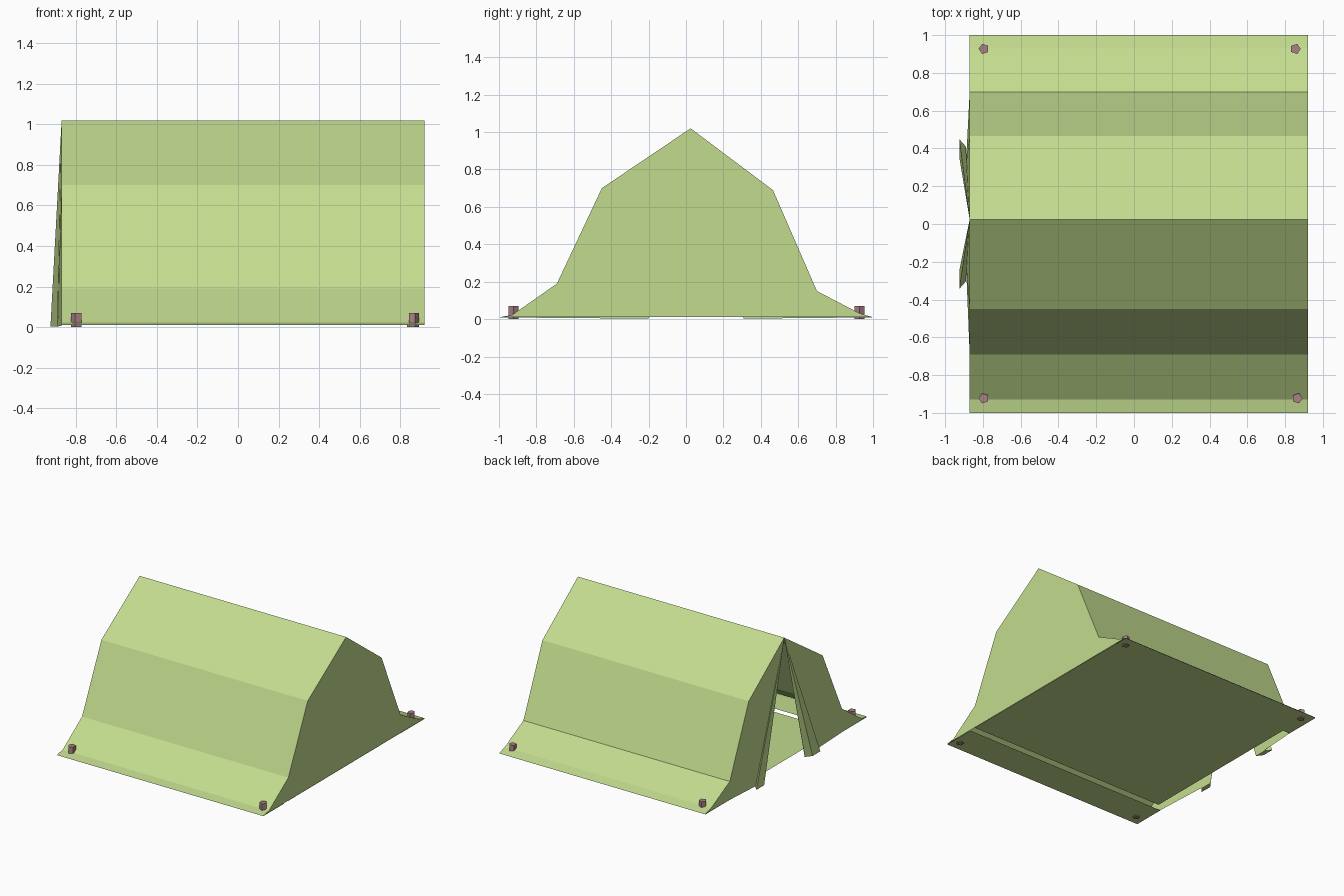
import bpy, bmesh, math

if "Cube" in bpy.data.objects:
    bpy.data.objects.remove(bpy.data.objects["Cube"])

X0, X1 = -0.87, 0.92

# Tent cross-section (y, z) from the front hem over the ridge to the back hem
PROFILE = [(-1, 0.01), (-0.93, 0.022), (-0.69, 0.19), (-0.45, 0.70), (0.025, 1.02),
           (0.465, 0.69), (0.70, 0.15), (0.93, 0.03), (1, 0.01)]
RIDGE = 4


def material(name, rgb):
    m = bpy.data.materials.new(name)
    m.diffuse_color = (*rgb, 1)
    m.use_nodes = True
    m.node_tree.nodes["Principled BSDF"].inputs["Base Color"].default_value = m.diffuse_color
    return m


canvas = material("canvas_green", (0.54, 0.71, 0.27))
peg_mat = material("peg_mauve", (0.40, 0.22, 0.24))


def mesh_object(name, verts, faces, mat, fix_normals=False):
    me = bpy.data.meshes.new(name)
    me.from_pydata(verts, [], faces)
    if fix_normals:
        bm = bmesh.new()
        bm.from_mesh(me)
        bmesh.ops.recalc_face_normals(bm, faces=bm.faces)
        bm.to_mesh(me)
        bm.free()
    me.materials.append(mat)
    ob = bpy.data.objects.new(name, me)
    bpy.context.collection.objects.link(ob)
    return ob


def polygon(name, verts):
    return mesh_object(name, verts, [tuple(range(len(verts)))], canvas)


def ground_sheet(name, x0, x1, y0, y1, z):
    return polygon(name, [(x0, y0, z), (x0, y1, z), (x1, y1, z), (x1, y0, z)])


# Roof, side walls and skirts as one extruded sheet
n = len(PROFILE)
verts = [(x, y, z) for x in (X0, X1) for y, z in PROFILE]
mesh_object("roof_canvas", verts,
            [(i, n + i, n + i + 1, i + 1) for i in range(n - 1)], canvas)

# Closed end wall
polygon("end_wall", [(X1, y, z) for y, z in reversed(PROFILE)])

# Door-end wall: skirt gussets and two panels leaning out to the doorway
at = lambda pts: [(X0, y, z) for y, z in pts]
polygon("left_gusset", at(PROFILE[:3] + [(-0.69, 0.006)]))
polygon("right_gusset", at(PROFILE[6:] + [(0.70, 0.006)]))
polygon("left_door_panel", at(PROFILE[2:RIDGE + 1]) + [(-0.89, -0.20, 0.003), (X0, -0.69, 0.006)])
polygon("right_door_panel", at(PROFILE[RIDGE:7]) + [(X0, 0.70, 0.006), (-0.89, 0.31, 0.003)])

# Rolled-back door flaps: thin wedges tapering to the ridge
for name, s in (("left_door_flap", -1), ("right_door_flap", 1)):
    mid = 0.053
    base = [(-0.89, 0.357), (-0.925, 0.397), (-0.925, 0.30), (-0.89, 0.255)]
    v = [(x, mid + s * y, 0.003) for x, y in base] + [(X0, 0.025, 1.018)]
    mesh_object(name, v, [(0, 1, 2, 3)] + [(i, (i + 1) % 4, 4) for i in range(4)],
                canvas, True)

# Groundsheet and the hem strips under the skirts
ground_sheet("floor", -0.81, X1, -0.69, 0.71, 0.008)
ground_sheet("front_hem", X0, X1, -1, -0.74, 0.006)
ground_sheet("back_hem", X0, X1, 0.71, 1, 0.006)

# Five-sided corner pegs
for i, (x, y) in enumerate([(-0.795, 0.927), (0.855, 0.927), (-0.795, -0.923), (0.865, -0.923)]):
    bpy.ops.mesh.primitive_cylinder_add(vertices=5, radius=0.028, depth=0.07,
                                        location=(x, y, 0.035),
                                        rotation=(0, 0, math.radians(18 + 36 * i)))
    peg = bpy.context.object
    peg.name = f"peg_{i + 1}"
    peg.data.materials.append(peg_mat)
